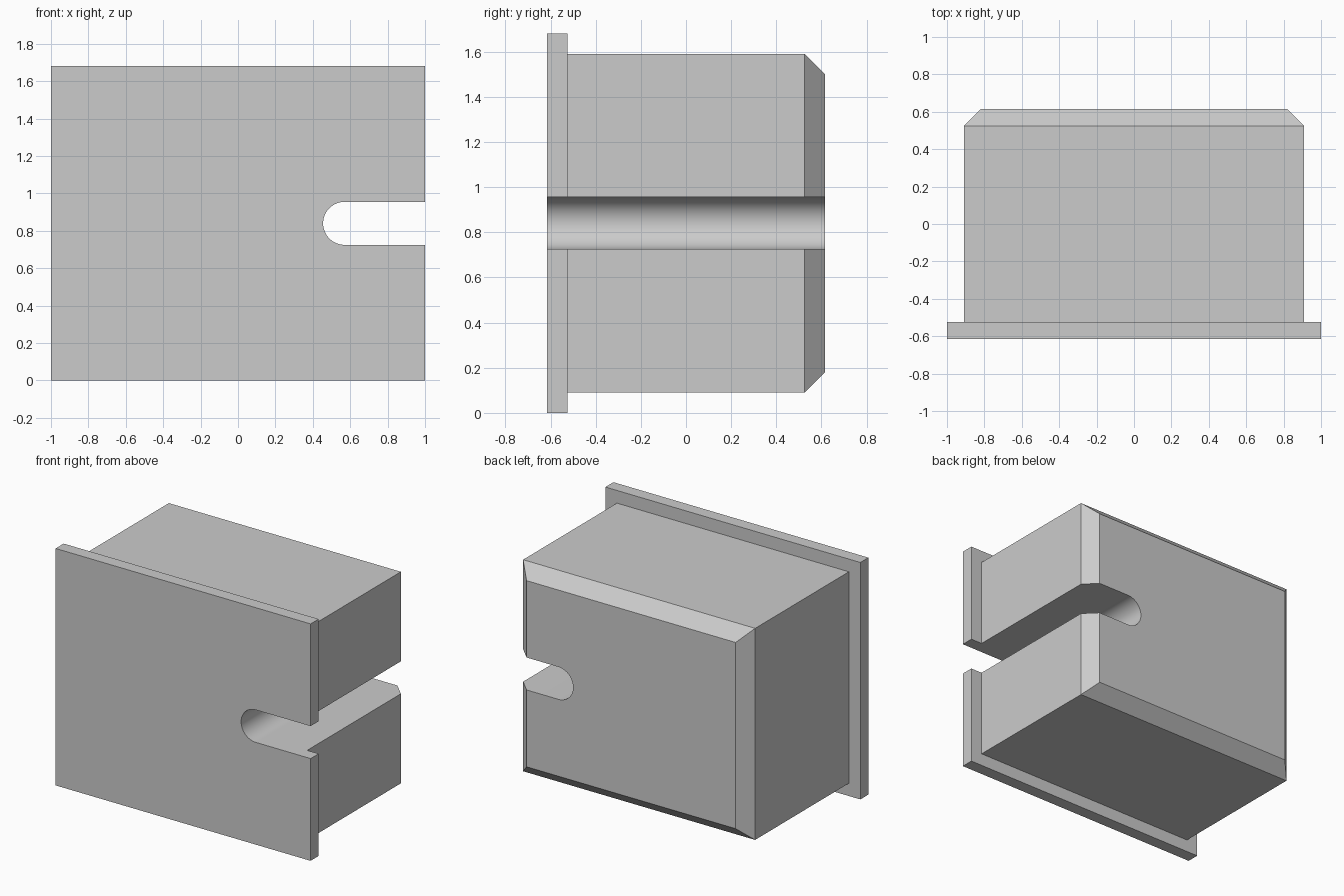
import bpy, bmesh
from math import sin, cos, pi, radians
from mathutils import Matrix, Vector

default = bpy.data.objects.get("Cube")
if default:
    bpy.data.objects.remove(default, do_unlink=True)

grey = bpy.data.materials.new("plain_grey")
grey.use_nodes = True
grey.diffuse_color = (0.6, 0.6, 0.6, 1)
grey.node_tree.nodes["Principled BSDF"].inputs["Base Color"].default_value = (0.6, 0.6, 0.6, 1)

MID_Z = 0.84
BACK = 0.615
FLANGE_BACK = -0.525
CHAMFER = 0.09


def finish(name, bm):
    bmesh.ops.recalc_face_normals(bm, faces=bm.faces)
    mesh = bpy.data.meshes.new(name)
    bm.to_mesh(mesh)
    bm.free()
    mesh.materials.append(grey)
    obj = bpy.data.objects.new(name, mesh)
    bpy.context.collection.objects.link(obj)
    return obj


def block(name, width, height, y0, y1, chamfer=0):
    bm = bmesh.new()
    place = Matrix.Translation((0, (y0 + y1) / 2, MID_Z))
    scale = Matrix.Diagonal((width, y1 - y0, height, 1))
    bmesh.ops.create_cube(bm, size=1, matrix=place @ scale)
    if chamfer:
        rim = [e for e in bm.edges if all(v.co.y > y1 - 0.001 for v in e.verts)]
        bmesh.ops.bevel(bm, geom=rim, offset=chamfer, segments=1, affect='EDGES')
    return finish(name, bm)


def slot(name, centre_x, radius, steps=32):
    # Round-ended profile, open towards +x, extruded through the depth
    bm = bmesh.new()
    outline = [(1.2, MID_Z + radius)]
    for i in range(steps + 1):
        a = pi / 2 + pi * i / steps
        outline.append((centre_x + radius * cos(a), MID_Z + radius * sin(a)))
    outline.append((1.2, MID_Z - radius))
    face = bm.faces.new([bm.verts.new((x, -1, z)) for x, z in outline])
    moved = bmesh.ops.extrude_face_region(bm, geom=[face])["geom"]
    verts = [g for g in moved if isinstance(g, bmesh.types.BMVert)]
    bmesh.ops.translate(bm, verts=verts, vec=Vector((0, 2, 0)))
    return finish(name, bm)


# Front flange and the chamfered body behind it
flange = block("front_flange", 2, 1.68, -BACK, FLANGE_BACK)
body = block("chamfered_body", 1.82, 1.5, FLANGE_BACK, BACK, CHAMFER)

# Side slot cut through both parts
cutter = slot("slot_cutter", 0.57, 0.115)
cutter.hide_render = True
for part in (flange, body):
    cut = part.modifiers.new("slot", 'BOOLEAN')
    cut.operation = 'DIFFERENCE'
    cut.solver = 'EXACT'
    cut.object = cutter
    bpy.ops.object.select_all(action='DESELECT')
    part.select_set(True)
    bpy.context.view_layer.objects.active = part
    bpy.ops.object.modifier_apply(modifier=cut.name)
    bpy.ops.object.shade_smooth_by_angle(angle=radians(30))
bpy.data.objects.remove(cutter, do_unlink=True)
